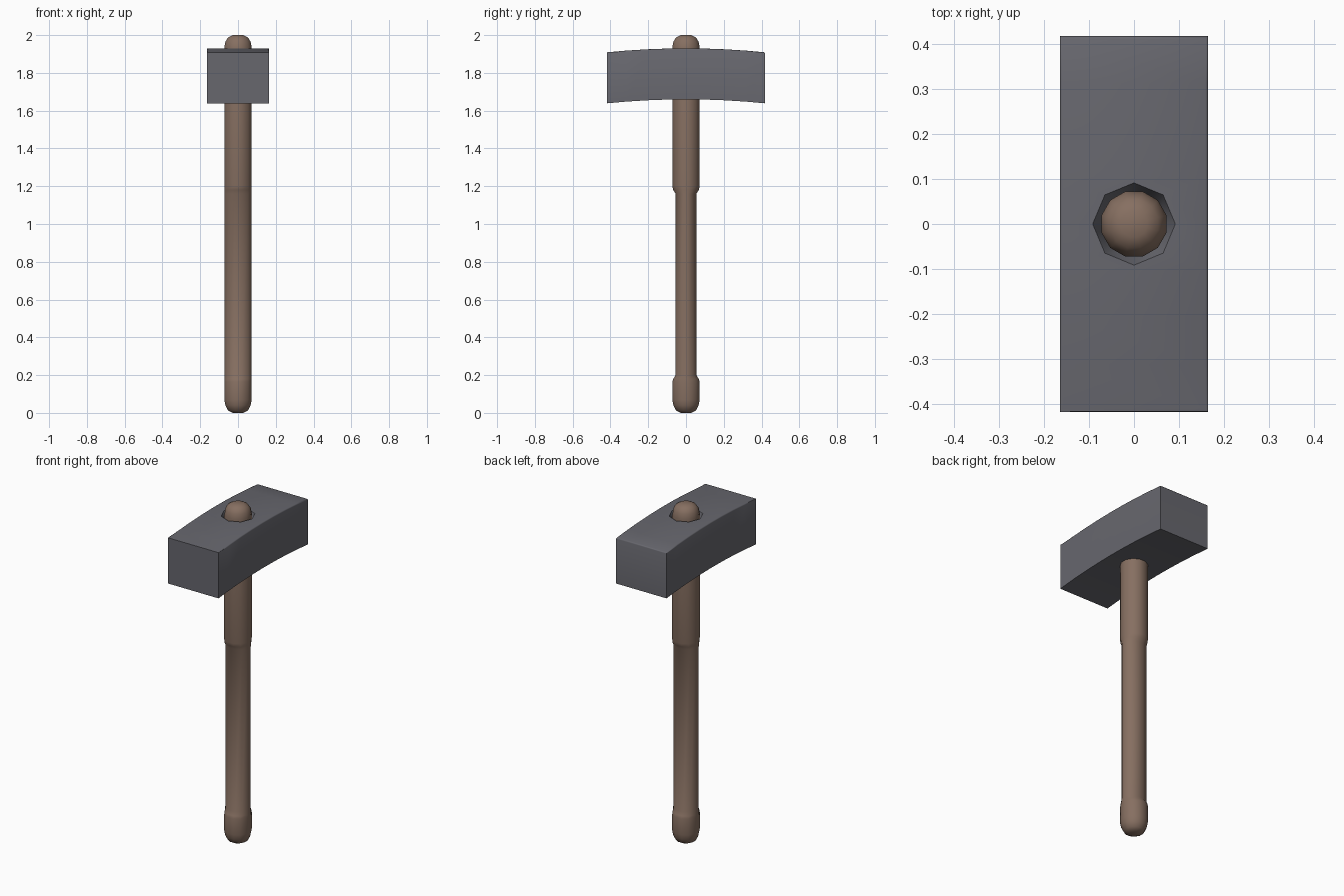
import bpy, bmesh, math

cube = bpy.data.objects.get("Cube")
if cube:
    bpy.data.objects.remove(cube, do_unlink=True)


def material(name, rgb):
    mat = bpy.data.materials.new(name)
    mat.use_nodes = True
    mat.diffuse_color = (*rgb, 1)
    mat.node_tree.nodes["Principled BSDF"].inputs["Base Color"].default_value = (*rgb, 1)
    return mat


def add_object(name, bm, mat):
    bmesh.ops.recalc_face_normals(bm, faces=bm.faces)
    mesh = bpy.data.meshes.new(name)
    bm.to_mesh(mesh)
    bm.free()
    mesh.materials.append(mat)
    obj = bpy.data.objects.new(name, mesh)
    bpy.context.collection.objects.link(obj)
    return obj


def activate(obj):
    bpy.ops.object.select_all(action='DESELECT')
    obj.select_set(True)
    bpy.context.view_layer.objects.active = obj


def lofted(rings):
    """Skin a list of point rings and cap both ends."""
    bm = bmesh.new()
    loops = [[bm.verts.new(p) for p in ring] for ring in rings]
    n = len(loops[0])
    for a, b in zip(loops, loops[1:]):
        for i in range(n):
            j = (i + 1) % n
            bm.faces.new((a[i], a[j], b[j], b[i]))
    bm.faces.new(loops[0])
    bm.faces.new(loops[-1])
    return bm


def ellipse(rx, ry, z, sides, phase=0.0):
    angles = [phase + math.tau * i / sides for i in range(sides)]
    return [(rx * math.cos(a), ry * math.sin(a), z) for a in angles]


steel = material("dark steel grey", (0.135, 0.135, 0.155))
wood = material("brown wood", (0.24, 0.16, 0.12))

# Handle: rounded ends, grip flattened front to back
R, GRIP = 0.075, 0.057
profile = [(0.03, 0.03, 0), (0.055, 0.055, 0.013), (0.069, 0.069, 0.04), (R, R, 0.07),
           (R, R, 0.165), (R, 0.07, 0.18), (R, GRIP, 0.2),
           (R, GRIP, 1.16), (R, 0.07, 1.18), (R, R, 1.2),
           (R, R, 1.935), (0.069, 0.069, 1.965), (0.055, 0.055, 1.987), (0.03, 0.03, 2)]
handle = add_object("handle", lofted(
    [ellipse(rx, ry, z, 12, math.pi / 12) for rx, ry, z in profile]), wood)
activate(handle)
bpy.ops.object.shade_smooth_by_angle(angle=math.radians(50))

# Head: block bowed along its length
HALF_X, HALF_Y, STEPS = 0.165, 0.418, 8
rings = []
for i in range(STEPS + 1):
    t = 2 * i / STEPS - 1
    y, drop = HALF_Y * t, 0.021 * t * t
    low, high = 1.66 - drop, 1.93 - drop
    rings.append([(-HALF_X, y, low), (HALF_X, y, low), (HALF_X, y, high), (-HALF_X, y, high)])
bm = lofted(rings)

# Soften the lower rim more than the upper rim
for upper, width in ((False, 0.016), (True, 0.006)):
    rim = [e for e in bm.edges
           if len(e.link_faces) == 2 and e.calc_face_angle() > 1.2
           and all((v.co.z > 1.8) == upper for v in e.verts)]
    bmesh.ops.bevel(bm, geom=rim, offset=width, segments=2, profile=0.5, affect='EDGES')
head = add_object("hammer_head", bm, steel)

# Eight-sided tapered eye around the handle
cutter = add_object("eye_cutter", lofted(
    [ellipse(0.06, 0.06, 1.85, 8), ellipse(0.098, 0.098, 1.945, 8)]), steel)
cutter.hide_render = True
cut = head.modifiers.new("eye", 'BOOLEAN')
cut.operation = 'DIFFERENCE'
cut.solver = 'EXACT'
cut.object = cutter
activate(head)
bpy.ops.object.modifier_apply(modifier=cut.name)
bpy.data.objects.remove(cutter, do_unlink=True)
bpy.ops.object.shade_smooth_by_angle(angle=math.radians(48))
